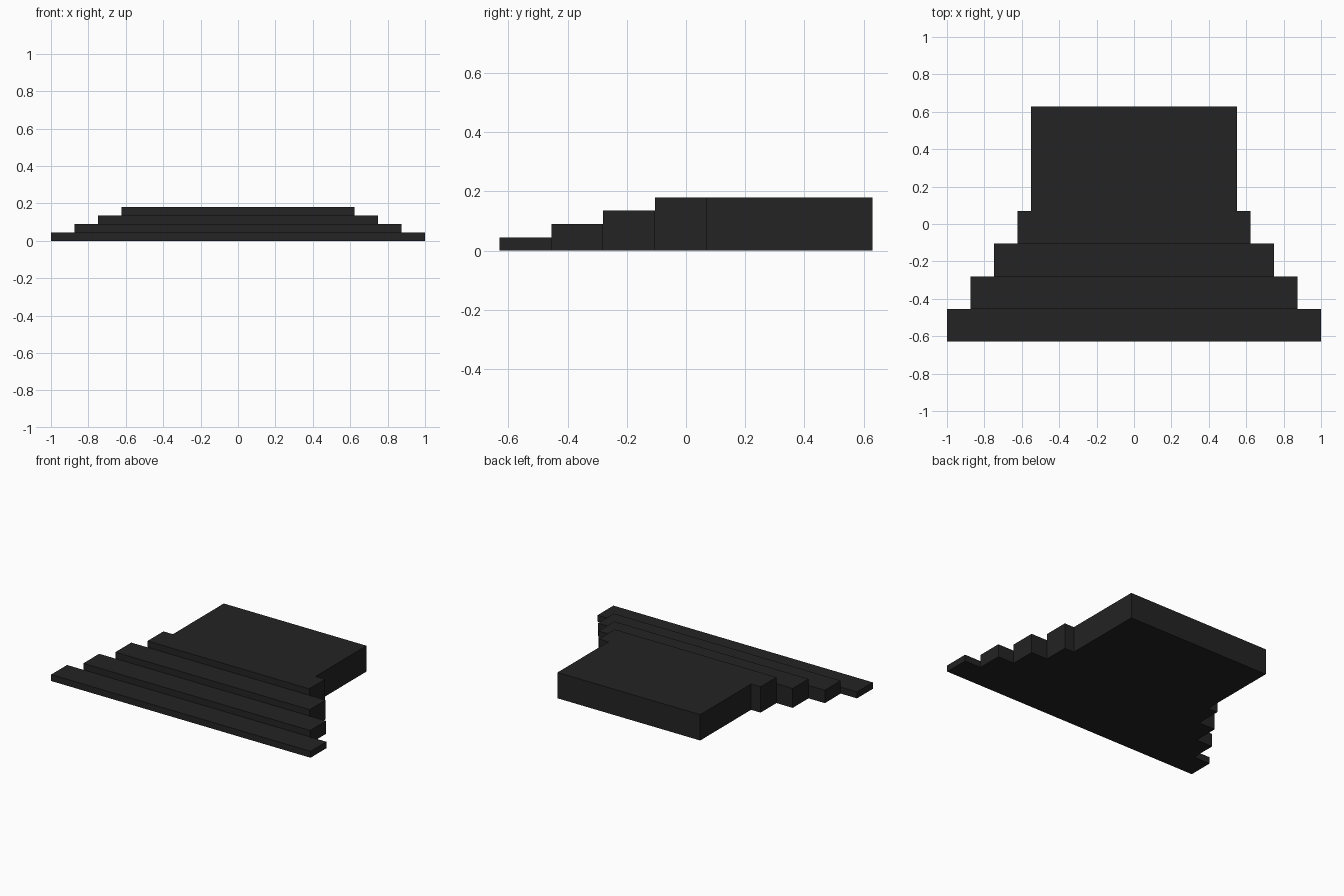
import bpy
import bmesh
from mathutils import Matrix, Vector

cube = bpy.data.objects.get("Cube")
if cube:
    bpy.data.objects.remove(cube, do_unlink=True)

# Single dark stone colour
dark = bpy.data.materials.new("charcoal")
colour = (0.017, 0.017, 0.017, 1)
dark.diffuse_color = colour
dark.use_nodes = True
shader = next(n for n in dark.node_tree.nodes if n.type == 'BSDF_PRINCIPLED')
shader.inputs["Base Color"].default_value = colour
shader.inputs["Roughness"].default_value = 0.8


def block(name, half_width, front, back, height):
    """Box standing on the ground, centred on x."""
    size = Vector((2 * half_width, back - front, height))
    centre = Vector((0, (front + back) / 2, height / 2))
    bm = bmesh.new()
    bmesh.ops.create_cube(bm, size=1, matrix=Matrix.LocRotScale(None, None, size))
    mesh = bpy.data.meshes.new(name)
    bm.to_mesh(mesh)
    bm.free()
    mesh.materials.append(dark)
    obj = bpy.data.objects.new(name, mesh)
    obj.location = centre
    bpy.context.collection.objects.link(obj)


FRONT, BACK = -0.629, 0.629
TREAD, RISE, INSET = 0.1745, 0.045, 0.1255
STEPS = 4

# Steps narrow as they climb
for i in range(STEPS):
    y = FRONT + i * TREAD
    block(f"step_{i + 1}", 1 - i * INSET, y, y + TREAD, (i + 1) * RISE)

# Landing behind the top step
block("landing", 0.55, FRONT + STEPS * TREAD, BACK, STEPS * RISE)
